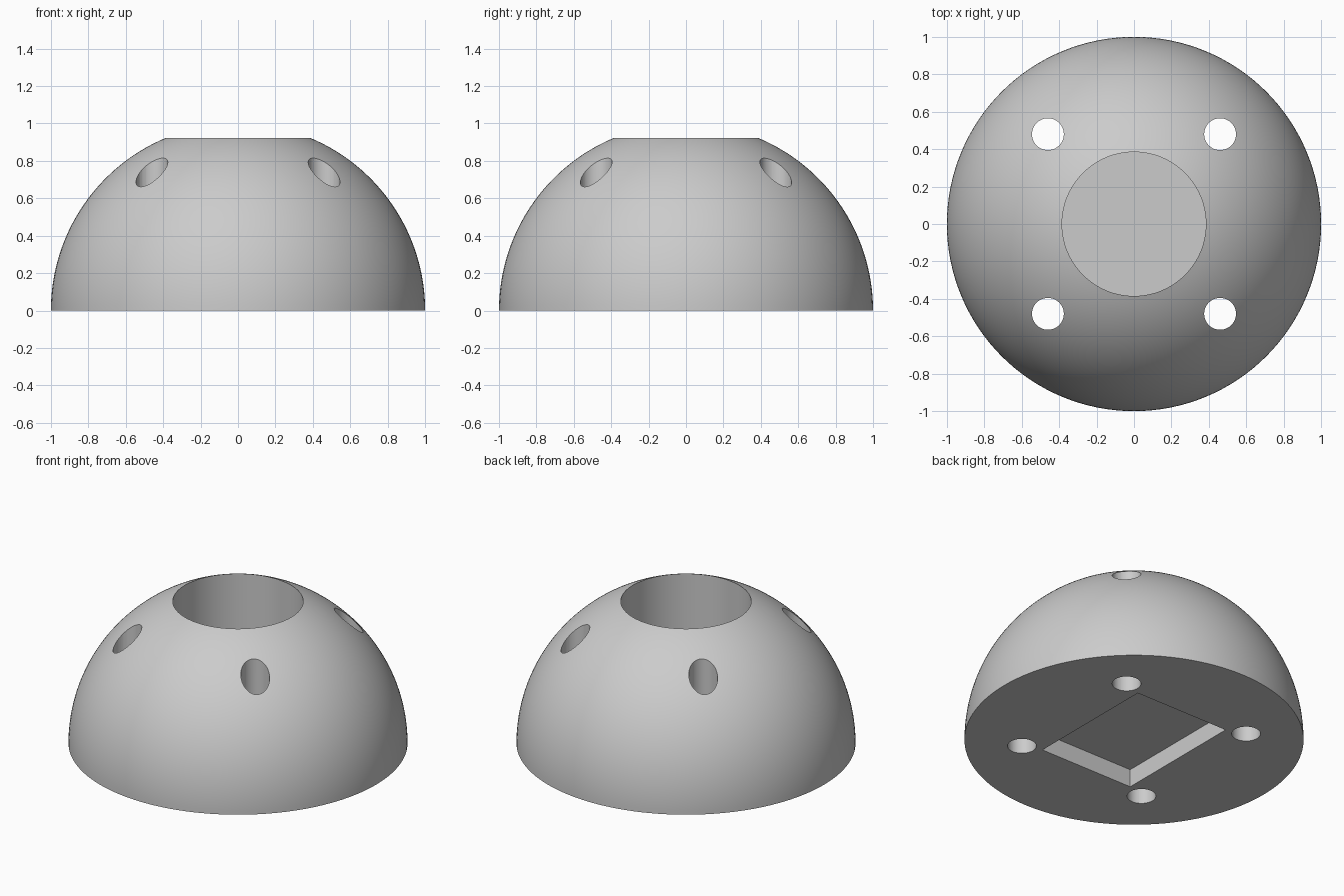
import bpy
import bmesh
from math import radians, sin, cos, acos, pi
from mathutils import Matrix, Vector

default = bpy.data.objects.get("Cube")
if default:
    bpy.data.objects.remove(default, do_unlink=True)

RADIUS = 1.0
BORE_R = 5 / 13
TOP_Z = 12 / 13
BORE_FLOOR = 0.2
HOLE_R = 0.085
HOLE_X, HOLE_Y = 0.46, 0.48
POCKET_X, POCKET_Y, POCKET_DEPTH = 0.675, 0.875, 0.116

grey = bpy.data.materials.new("light grey")
grey.use_nodes = True
colour = (0.6, 0.6, 0.6, 1)
grey.diffuse_color = colour
grey.node_tree.nodes["Principled BSDF"].inputs["Base Color"].default_value = colour


def make_object(name, bm):
    bmesh.ops.recalc_face_normals(bm, faces=bm.faces)
    mesh = bpy.data.meshes.new(name)
    bm.to_mesh(mesh)
    bm.free()
    mesh.materials.append(grey)
    obj = bpy.data.objects.new(name, mesh)
    bpy.context.collection.objects.link(obj)
    return obj


# Dome with the wide blind bore, lathed from one profile
bm = bmesh.new()
rings = 40
end = acos(BORE_R)
profile = [(0, 0)]
profile += [(RADIUS * cos(end * i / rings), RADIUS * sin(end * i / rings)) for i in range(rings + 1)]
profile += [(BORE_R, BORE_FLOOR), (0, BORE_FLOOR)]
verts = [bm.verts.new((r, 0, z)) for r, z in profile]
edges = [bm.edges.new(pair) for pair in zip(verts, verts[1:])]
bmesh.ops.spin(bm, geom=verts + edges, cent=(0, 0, 0), axis=(0, 0, 1),
               angle=2 * pi, steps=128)
bmesh.ops.remove_doubles(bm, verts=bm.verts, dist=0.0001)
dome = make_object("dome", bm)

# Cutters: four through holes and the rectangular pocket underneath
cutters = []
for sx in (-1, 1):
    for sy in (-1, 1):
        bm = bmesh.new()
        bmesh.ops.create_cone(bm, cap_ends=True, segments=48, radius1=HOLE_R, radius2=HOLE_R,
                              depth=3, matrix=Matrix.Translation((sx * HOLE_X, sy * HOLE_Y, 0)))
        cutters.append(make_object("hole_cutter", bm))

bm = bmesh.new()
bmesh.ops.create_cube(bm, size=1, matrix=Matrix.Diagonal(
    Vector((POCKET_X, POCKET_Y, 2 * POCKET_DEPTH, 1))))
cutters.append(make_object("pocket_cutter", bm))

bpy.ops.object.select_all(action="DESELECT")
bpy.context.view_layer.objects.active = dome
dome.select_set(True)
for cutter in cutters:
    cut = dome.modifiers.new("cut", "BOOLEAN")
    cut.operation = "DIFFERENCE"
    cut.solver = "EXACT"
    cut.object = cutter
    bpy.ops.object.modifier_apply(modifier=cut.name)
    bpy.data.objects.remove(cutter, do_unlink=True)

# Smooth dome and bores, crisp rims
bpy.ops.object.shade_smooth_by_angle(angle=radians(30))
